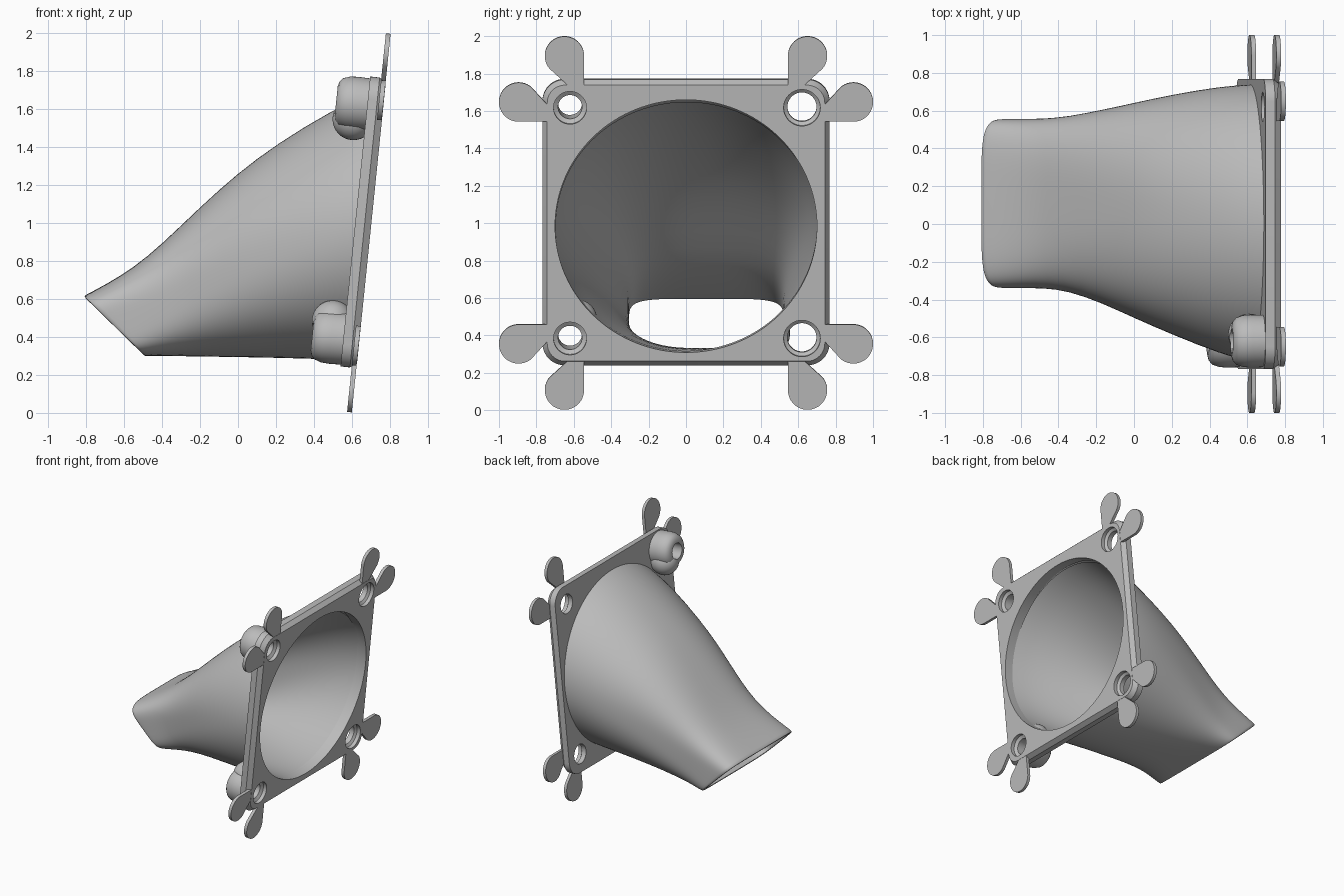
import bpy, bmesh, math
from mathutils import Matrix, Vector

cube = bpy.data.objects.get("Cube")
if cube:
    bpy.data.objects.remove(cube, do_unlink=True)

grey = bpy.data.materials.new("plain grey")
grey.use_nodes = True
GREY = (0.5, 0.5, 0.5, 1)
grey.diffuse_color = GREY
grey.node_tree.nodes["Principled BSDF"].inputs["Base Color"].default_value = GREY

# Tilted mounting plane: local x = world y, local y = up the plate, local z = outward
A = math.radians(5.85)
S, C = math.sin(A), math.cos(A)
PLANE = Matrix(((0, S, C, 0.703), (1, 0, 0, 0), (0, C, -S, 1.0), (0, 0, 0, 1)))


def finish(bm, name, matrix=None, angle=35):
    bmesh.ops.recalc_face_normals(bm, faces=bm.faces)
    if matrix is not None:
        bm.transform(matrix)
    me = bpy.data.meshes.new(name)
    bm.to_mesh(me)
    bm.free()
    ob = bpy.data.objects.new(name, me)
    bpy.context.collection.objects.link(ob)
    me.materials.append(grey)
    shade(ob, angle)
    return ob


def activate(ob):
    bpy.ops.object.select_all(action='DESELECT')
    ob.select_set(True)
    bpy.context.view_layer.objects.active = ob


def shade(ob, angle=35):
    activate(ob)
    bpy.ops.object.shade_smooth_by_angle(angle=math.radians(angle))


def bridge(bm, rings):
    """Join successive closed rings of points with quads; return the vertex rings."""
    vs = [[bm.verts.new(p) for p in r] for r in rings]
    n = len(vs[0])
    for a, b in zip(vs, vs[1:]):
        for i in range(n):
            j = (i + 1) % n
            bm.faces.new((a[i], a[j], b[j], b[i]))
    return vs


def lathe(name, profile, centre, squash=1.0, seg=48):
    """Solid of revolution about the plate normal, capped at both ends."""
    bm = bmesh.new()
    turn = [math.tau * i / seg for i in range(seg)]
    rings = [[(centre[0] + r * math.cos(t), centre[1] + r * squash * math.sin(t), z)
              for t in turn] for r, z in profile]
    vs = bridge(bm, rings)
    bm.faces.new(vs[0])
    bm.faces.new(vs[-1])
    return finish(bm, name, PLANE)


def cut(ob, cutter):
    activate(ob)
    m = ob.modifiers.new("cut", 'BOOLEAN')
    m.operation = 'DIFFERENCE'
    m.solver = 'EXACT'
    m.object = cutter
    bpy.ops.object.modifier_apply(modifier=m.name)


# Mounting plate: rounded square with a chamfered outer edge
def rounded_square(half, radius, z, steps=10):
    pts = []
    for k, (sx, sy) in enumerate(((1, 1), (-1, 1), (-1, -1), (1, -1))):
        for i in range(steps + 1):
            t = math.pi / 2 * (k + i / steps)
            pts.append((sx * (half - radius) + radius * math.cos(t),
                        sy * (half - radius) + radius * math.sin(t), z))
    return pts


bm = bmesh.new()
rings = bridge(bm, [rounded_square(0.768, 0.12, -0.085),
                    rounded_square(0.768, 0.12, -0.035),
                    rounded_square(0.742, 0.095, 0)])
bm.faces.new(rings[0])
bm.faces.new(rings[-1])
plate = finish(bm, "mounting_plate", PLANE, 25)

opening = lathe("opening_cutter", [(0.7, 0.1), (0.7, -0.2)], (0, -0.016), 0.97, 128)
cut(plate, opening)
cutters = [opening]

# Screw holes, with long rounded bosses behind the two on the -y side
for side in (-1, 1):
    for up in (-1, 1):
        centre = (0.62 * side, 0.62 * up)
        wide, narrow = (0.088, 0.064) if side < 0 else (0.098, 0.078)
        hole = lathe("hole_cutter", [(wide, 0.1), (wide, -0.03), (narrow, -0.045),
                                     (narrow, -0.5)], centre)
        cutters.append(hole)
        cut(plate, hole)
        if side > 0:
            continue
        level = "upper" if up > 0 else "lower"
        boss = lathe(level + "_boss", [(0.08, -0.25), (0.105, -0.243), (0.125, -0.225),
                                       (0.137, -0.19), (0.14, -0.15), (0.137, -0.04)], centre)
        cut(boss, hole)
        # Soft web that blends the boss into the duct
        bm = bmesh.new()
        bmesh.ops.create_uvsphere(bm, u_segments=32, v_segments=20, radius=0.11)
        bm.transform(Matrix.Translation((-0.585, 0.535 * up, -0.15)))
        web = finish(bm, level + "_boss_web", PLANE)
        cut(web, hole)
        shade(web)
        shade(boss)
shade(plate, 25)
for c in cutters:
    bpy.data.objects.remove(c, do_unlink=True)

# Thin teardrop tabs, two at each corner
def tab(name, sx, sy, swap):
    arc = [math.radians(180 - 220 * i / 28) for i in range(29)]
    pts = [(0.65 + 0.105 * math.cos(t), 0.898 + 0.105 * math.sin(t)) for t in arc]
    pts += [(0.615, 0.725), (0.545, 0.725)]
    if swap:
        pts = [(b - 0.003, a) for a, b in pts]
    bm = bmesh.new()
    ends = bridge(bm, [[(a * sx, b * sy, z) for a, b in pts] for z in (-0.026, -0.001)])
    for e in ends:
        bm.faces.new(e)
    finish(bm, name, PLANE)


for sx, sn in ((-1, "right"), (1, "left")):
    for sy, vn in ((-1, "lower"), (1, "upper")):
        tab(f"{vn}_{sn}_upright_tab", sx, sy, False)
        tab(f"{vn}_{sn}_side_tab", sx, sy, True)

# Duct stations: top x, top z, bottom x, bottom z, low y, high y, squareness
STATIONS = [
    (0.70, 1.685, 0.565, 0.28, -0.735, 0.74, 2),
    (0.50, 1.60, 0.42, 0.283, -0.69, 0.73, 2.05),
    (0.20, 1.415, 0.20, 0.29, -0.585, 0.685, 2.2),
    (0.00, 1.265, 0.03, 0.293, -0.505, 0.645, 2.4),
    (-0.20, 1.085, -0.13, 0.296, -0.42, 0.605, 2.7),
    (-0.40, 0.89, -0.27, 0.298, -0.355, 0.57, 3.2),
    (-0.55, 0.765, -0.37, 0.3, -0.34, 0.557, 3.8),
    (-0.70, 0.675, -0.44, 0.3, -0.34, 0.557, 4.5),
    (-0.80, 0.623, -0.485, 0.3, -0.34, 0.557, 5),
    (-0.815, 0.615, -0.492, 0.3, -0.338, 0.555, 5),
]


def section(st, wall, seg=64):
    tx, tz, bx, bz, lo, hi, n = st
    top, bottom = Vector((tx, 0, tz)), Vector((bx, 0, bz))
    mid, half = (top + bottom) / 2, (top - bottom) / 2
    half *= (half.length - wall) / half.length
    ring = []
    for i in range(seg):
        t = math.tau * (i + 0.5) / seg
        c, s = math.cos(t), math.sin(t)
        p = mid + half * math.copysign(abs(s) ** (2 / n), s)
        p.y = (lo + hi) / 2 + ((hi - lo) / 2 - wall) * math.copysign(abs(c) ** (2 / n), c)
        ring.append(p)
    return ring


# Outer skin runs to the outlet, then the inner skin comes back to the plate
bm = bmesh.new()
bridge(bm, [section(s, 0) for s in STATIONS] + [section(s, 0.035) for s in reversed(STATIONS)])
duct = finish(bm, "duct", None, 60)
sub = duct.modifiers.new("smooth", 'SUBSURF')
sub.levels = sub.render_levels = 1
activate(duct)
bpy.ops.object.modifier_apply(modifier=sub.name)
shade(duct, 50)
